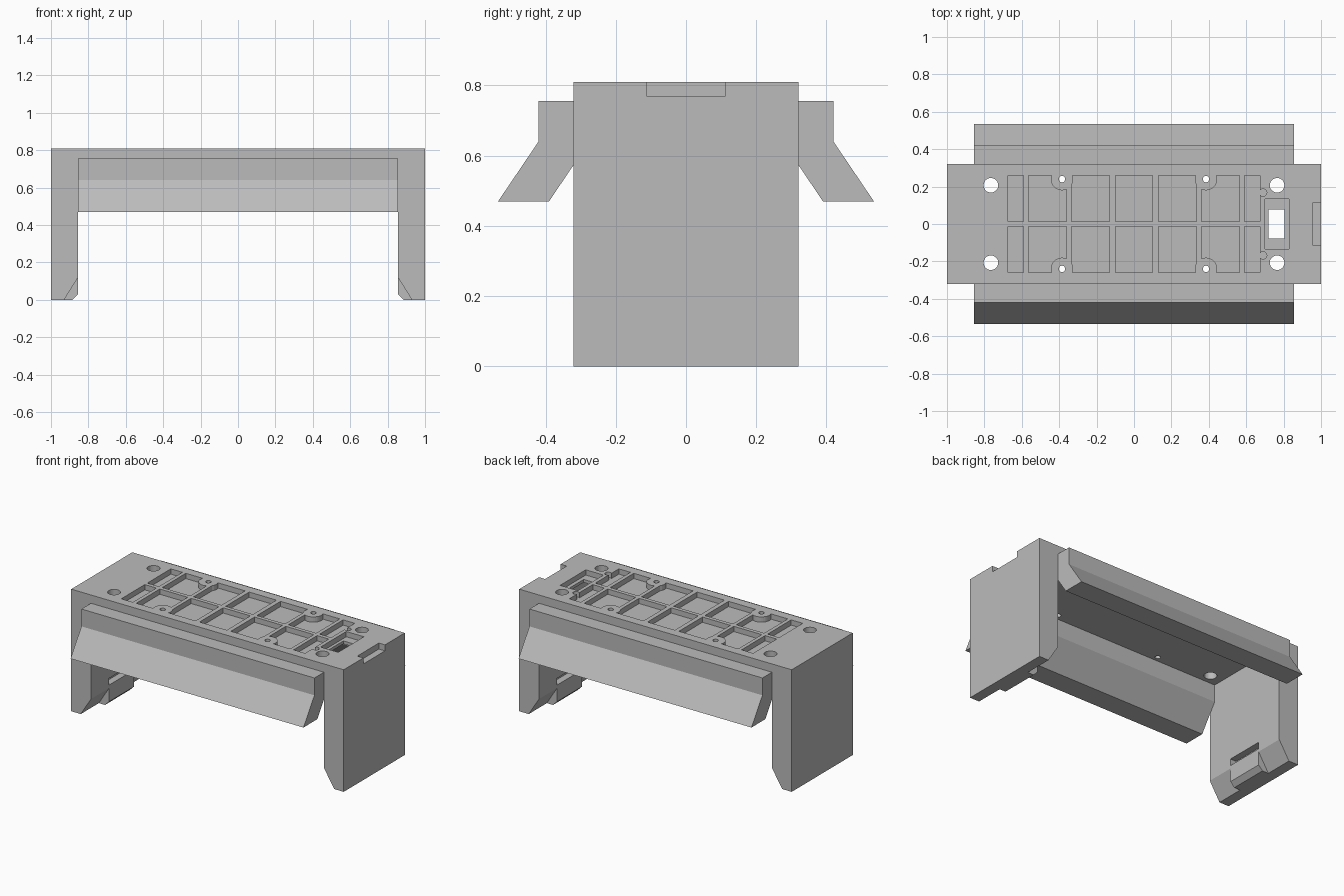
import bpy
import bmesh
from mathutils import Vector

if "Cube" in bpy.data.objects:
    bpy.data.objects.remove(bpy.data.objects["Cube"], do_unlink=True)

GREY = (0.5, 0.5, 0.5, 1)
grey = bpy.data.materials.new("plain grey")
grey.use_nodes = True
grey.diffuse_color = GREY
grey.node_tree.nodes["Principled BSDF"].inputs["Base Color"].default_value = GREY

TOP, UNDER, FLOOR = 0.81, 0.755, 0.775   # deck top, underside, pocket floor
INNER, HALF_Y = 0.855, 0.32


def make_object(name, bm):
    bmesh.ops.recalc_face_normals(bm, faces=bm.faces)
    mesh = bpy.data.meshes.new(name)
    bm.to_mesh(mesh)
    bm.free()
    mesh.materials.append(grey)
    obj = bpy.data.objects.new(name, mesh)
    bpy.context.collection.objects.link(obj)
    return obj


def extrude_profile(name, points, axis, start, end):
    """Extrude an outline along x (points are y, z) or along y (points are x, z)."""
    bm = bmesh.new()
    place = (lambda a, b: (start, a, b)) if axis == "x" else (lambda a, b: (a, start, b))
    face = bm.faces.new([bm.verts.new(place(a, b)) for a, b in points])
    new = bmesh.ops.extrude_face_region(bm, geom=[face])["geom"]
    step = Vector((end - start, 0, 0) if axis == "x" else (0, end - start, 0))
    bmesh.ops.translate(bm, vec=step, verts=[g for g in new if isinstance(g, bmesh.types.BMVert)])
    return make_object(name, bm)


def add_box(bm, x0, x1, y0, y1, z0, z1):
    verts = bmesh.ops.create_cube(bm, size=1)["verts"]
    bmesh.ops.scale(bm, vec=(x1 - x0, y1 - y0, z1 - z0), verts=verts)
    bmesh.ops.translate(bm, vec=((x0 + x1) / 2, (y0 + y1) / 2, (z0 + z1) / 2), verts=verts)


def add_cylinder(bm, x, y, r, z0, z1):
    verts = bmesh.ops.create_cone(bm, cap_ends=True, segments=32, radius1=r, radius2=r,
                                  depth=z1 - z0)["verts"]
    bmesh.ops.translate(bm, vec=(x, y, (z0 + z1) / 2), verts=verts)


def cut(target, cutter):
    """Apply a boolean difference and remove the cutter."""
    mod = target.modifiers.new("cut", "BOOLEAN")
    mod.operation, mod.object, mod.solver = "DIFFERENCE", cutter, "EXACT"
    mod.use_self = True
    graph = bpy.context.evaluated_depsgraph_get()
    mesh = bpy.data.meshes.new_from_object(target.evaluated_get(graph))
    target.modifiers.clear()
    target.data = mesh
    cutter.hide_render = True
    bpy.data.objects.remove(cutter, do_unlink=True)


# Bridge body: a deck and two legs with chamfered feet
half = [(1, TOP), (1, 0), (0.93, 0), (INNER, 0.12), (INNER, UNDER)]
outline = half + [(-x, z) for x, z in reversed(half)]
body = extrude_profile("bridge_body", outline, "y", -HALF_Y, HALF_Y)

# Deck pockets, kept clear of the round screw bosses
columns = [(-0.1, 0.1)]
for lo, hi in ((0.13, 0.335), (0.36, 0.565), (0.59, 0.675)):
    columns += [(lo, hi), (-hi, -lo)]
bm = bmesh.new()
for lo, hi in columns:
    add_box(bm, lo, hi, 0.013, 0.26, FLOOR, 0.9)
    add_box(bm, lo, hi, -0.26, -0.013, FLOOR, 0.9)
pockets = make_object("pocket_cutter", bm)

corners = [(sx, sy) for sx in (-1, 1) for sy in (-1, 1)]
bm = bmesh.new()
for sx, sy in corners:
    add_cylinder(bm, sx * 0.385, sy * 0.24, 0.06, 0.7, 1)
cut(pockets, make_object("boss_cutter", bm))
cut(body, pockets)

# Screw holes and mounting holes through the deck
bm = bmesh.new()
for sx, sy in corners:
    add_cylinder(bm, sx * 0.385, sy * 0.24, 0.017, 0.7, 0.9)
    add_cylinder(bm, sx * 0.765, sy * 0.207, 0.039, 0.7, 0.9)
cut(body, make_object("hole_cutter", bm))

# Switch recess, its two pin dimples and the notch in the end
bm = bmesh.new()
add_box(bm, 0.70, 0.83, -0.135, 0.135, FLOOR, 0.9)
add_box(bm, 0.955, 1.1, -0.113, 0.113, 0.77, 0.9)
for side in (-1, 1):
    add_cylinder(bm, 0.69, side * 0.168, 0.02, FLOOR, 0.9)
cut(body, make_object("recess_cutter", bm))
bm = bmesh.new()
add_box(bm, 0.72, 0.805, -0.077, 0.077, 0.7, 0.9)
cut(body, make_object("switch_hole_cutter", bm))

# Latch slots in the inner faces of the legs
bm = bmesh.new()
for side in (-1, 1):
    x0, x1 = sorted((side * 0.8, side * 0.9))
    add_box(bm, x0, x1, -0.13, 0.13, 0.14, 0.185)
cut(body, make_object("slot_cutter", bm))

# Latch hooks below the slots
for side, name in ((-1, "right_latch_hook"), (1, "left_latch_hook")):
    hook = [(INNER, 0.12), (INNER, 0.03), (0.885, 0), (0.93, 0)]
    extrude_profile(name, [(side * x, z) for x, z in hook], "y", -0.13, 0.13)

# Sloping skirts along the front and back
skirt = [(0.275, UNDER), (0.42, UNDER), (0.42, 0.64), (0.535, 0.47), (0.39, 0.47), (0.275, 0.64)]
for side, name in ((-1, "front_skirt"), (1, "back_skirt")):
    extrude_profile(name, [(side * y, z) for y, z in skirt], "x", -INNER, INNER)
